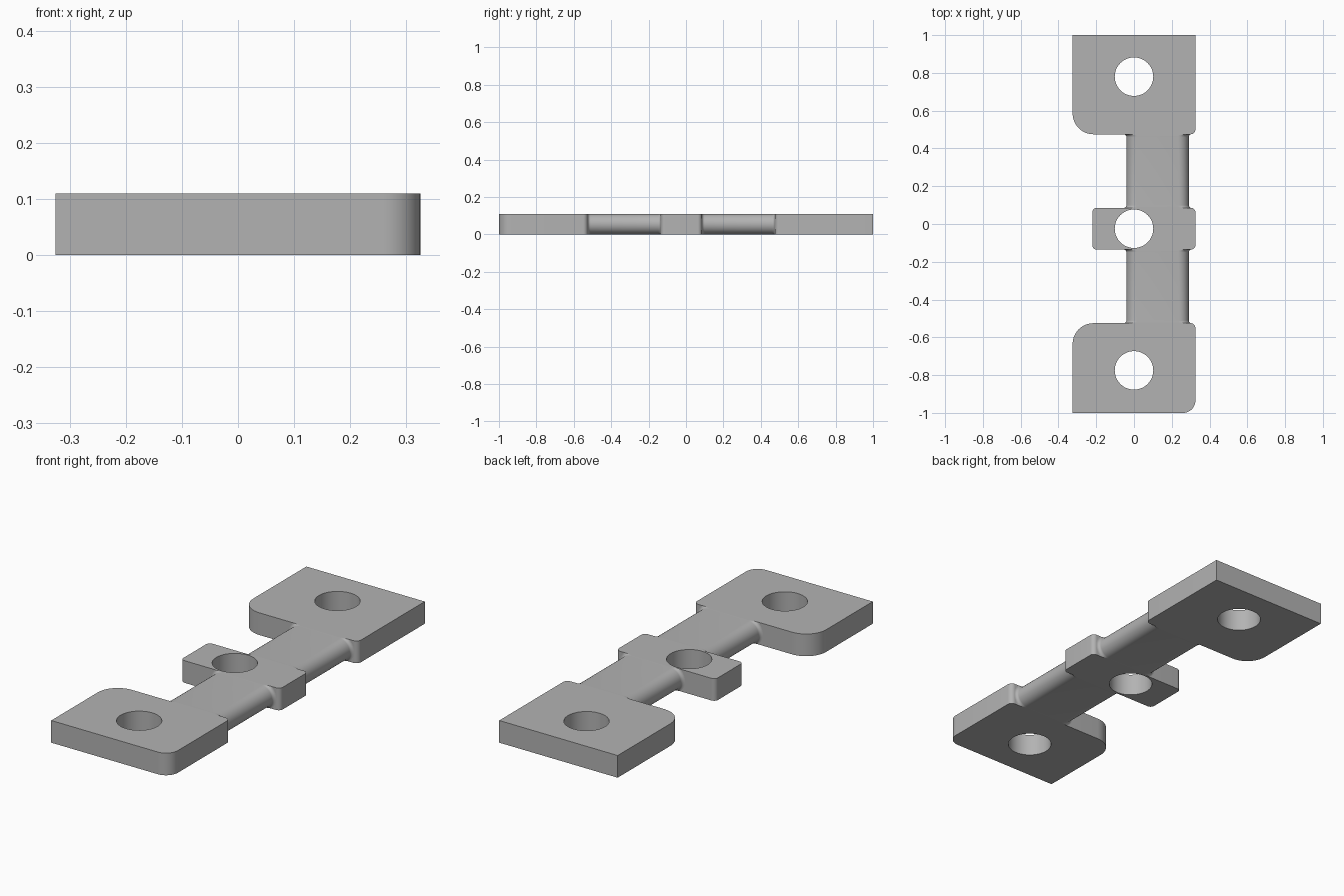
import bpy, bmesh, math

if "Cube" in bpy.data.objects:
    bpy.data.objects.remove(bpy.data.objects["Cube"])

H = 0.11            # plate thickness
HOLE_R = 0.102
R = H / 2           # bar edge rounding
FILLET = 0.015

grey = bpy.data.materials.new("grey")
grey.diffuse_color = (0.45, 0.45, 0.45, 1)
grey.use_nodes = True
grey.node_tree.nodes["Principled BSDF"].inputs["Base Color"].default_value = grey.diffuse_color


def finish(bm, name):
    bmesh.ops.recalc_face_normals(bm, faces=bm.faces)
    mesh = bpy.data.meshes.new(name)
    bm.to_mesh(mesh)
    bm.free()
    mesh.materials.append(grey)
    obj = bpy.data.objects.new(name, mesh)
    bpy.context.collection.objects.link(obj)
    bpy.ops.object.select_all(action='DESELECT')
    obj.select_set(True)
    bpy.context.view_layer.objects.active = obj
    bpy.ops.object.shade_smooth_by_angle(angle=math.radians(30))


def rounded_rect(x0, x1, y0, y1, radii, steps=10):
    """Corners run counter-clockwise from front left."""
    corners = ((x0, y0, 1, 1), (x1, y0, -1, 1), (x1, y1, -1, -1), (x0, y1, 1, -1))
    pts = []
    for i, ((x, y, sx, sy), r) in enumerate(zip(corners, radii)):
        if r == 0:
            pts.append((x, y))
            continue
        for k in range(steps + 1):
            a = math.pi + (i + k / steps) * math.pi / 2
            pts.append((x + sx * r + r * math.cos(a), y + sy * r + r * math.sin(a)))
    return pts


def pad(name, rect, radii, hole_y):
    """Flat pad with a round through-hole."""
    circle = [(HOLE_R * math.cos(2 * math.pi * k / 48),
               hole_y + HOLE_R * math.sin(2 * math.pi * k / 48)) for k in range(48)]
    bm = bmesh.new()
    for loop in (rounded_rect(*rect, radii), circle):
        vs = [bm.verts.new((x, y, 0)) for x, y in loop]
        for i in range(len(vs)):
            bm.edges.new((vs[i - 1], vs[i]))
    bmesh.ops.triangle_fill(bm, use_beauty=True, edges=bm.edges[:], normal=(0, 0, 1))
    top = bmesh.ops.extrude_face_region(bm, geom=bm.faces[:], use_keep_orig=True)
    verts = [g for g in top["geom"] if isinstance(g, bmesh.types.BMVert)]
    bmesh.ops.translate(bm, verts=verts, vec=(0, 0, H))
    finish(bm, name)


def bar(name, y0, y1, x0=-0.04, x1=0.29, steps=16):
    """Round-edged bar flaring into the pads at both ends."""
    flare = [(FILLET * (1 - math.cos(a)), FILLET * (1 - math.sin(a)))
             for a in (k * math.pi / 12 for k in range(7))]
    stations = [(y0 + t, d) for t, d in flare]
    stations += [(y1 - t, d) for t, d in reversed(flare)]
    bm = bmesh.new()
    rings = []
    for y, d in stations:
        ring = []
        for cx, start in ((x1 - R, -math.pi / 2), (x0 + R, math.pi / 2)):
            for k in range(steps + 1):
                a = start + math.pi * k / steps
                z = R + (R + d) * math.sin(a)
                ring.append(bm.verts.new((cx + (R + d) * math.cos(a), y, min(H, max(0, z)))))
        rings.append(ring)
    for a, b in zip(rings, rings[1:]):
        for i in range(len(a)):
            bm.faces.new((a[i - 1], a[i], b[i], b[i - 1]))
    finish(bm, name)


# Pads, front to back
pad("front_pad", (-0.325, 0.325, -1, -0.525), (0, 0.065, 0.025, 0.11), -0.775)
pad("middle_pad", (-0.22, 0.325, -0.135, 0.085), (0.022,) * 4, -0.025)
pad("back_pad", (-0.325, 0.325, 0.475, 1), (0.11, 0.025, 0, 0), 0.78)

# Connecting bars
bar("front_bar", -0.525, -0.135)
bar("back_bar", 0.085, 0.475)
